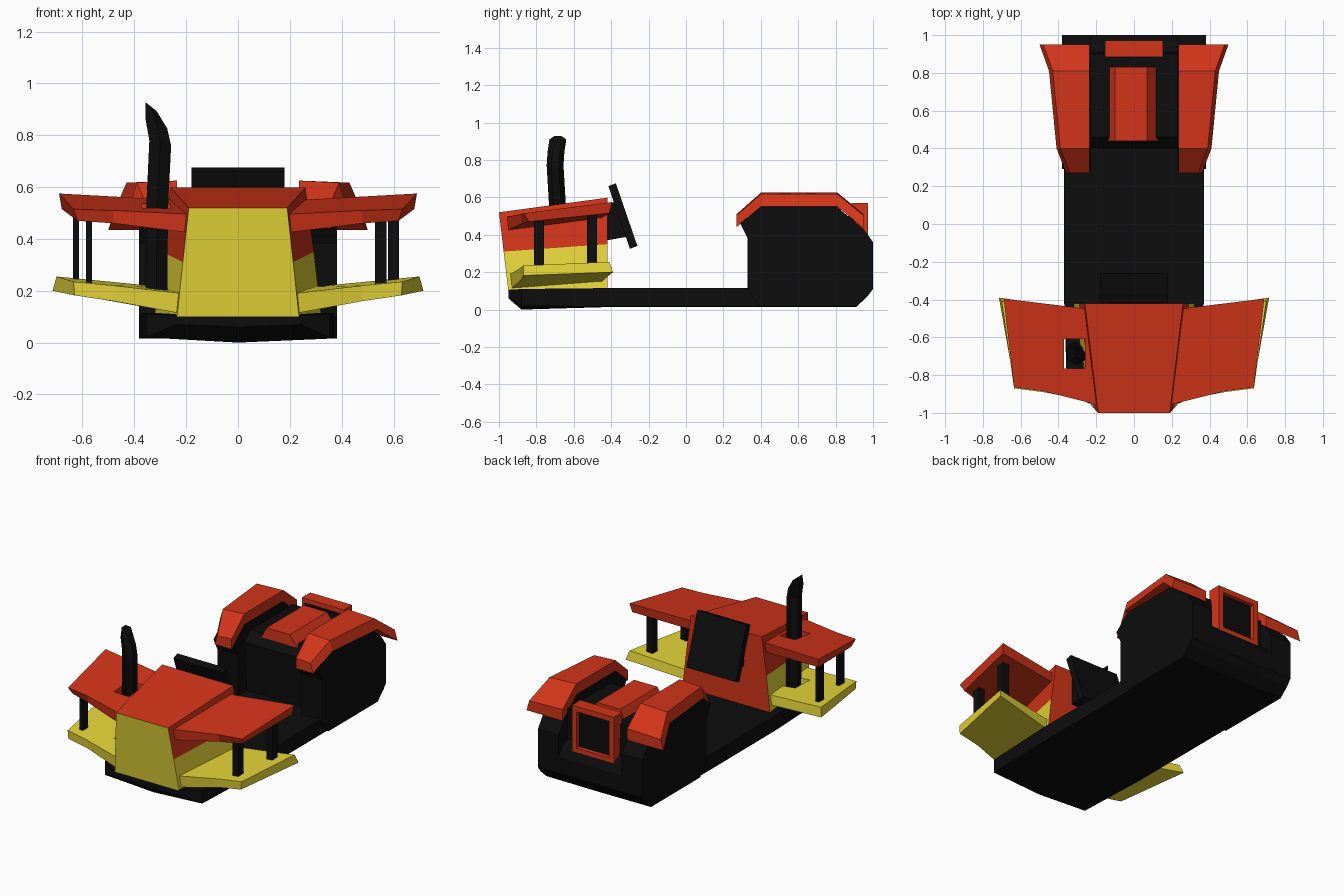
import bpy, bmesh
from mathutils import Vector

if "Cube" in bpy.data.objects:
    bpy.data.objects.remove(bpy.data.objects["Cube"])


def material(name, c):
    m = bpy.data.materials.new(name)
    m.diffuse_color = (*c, 1)
    m.use_nodes = True
    m.node_tree.nodes["Principled BSDF"].inputs["Base Color"].default_value = m.diffuse_color
    return m


BLACK = material("black", (0.004, 0.004, 0.004))
RED = material("red", (0.65, 0.035, 0.01))
YELLOW = material("yellow", (0.8, 0.68, 0.04))


def loft(name, rings, mat):
    """Skin equal-length rings of points and cap both ends."""
    bm = bmesh.new()
    vs = [[bm.verts.new(p) for p in r] for r in rings]
    n = len(vs[0])
    for a, b in zip(vs, vs[1:]):
        for i in range(n):
            bm.faces.new((a[i], a[(i + 1) % n], b[(i + 1) % n], b[i]))
    bm.faces.new(vs[0])
    bm.faces.new(vs[-1])
    bmesh.ops.recalc_face_normals(bm, faces=bm.faces)
    me = bpy.data.meshes.new(name)
    bm.to_mesh(me)
    bm.free()
    ob = bpy.data.objects.new(name, me)
    bpy.context.collection.objects.link(ob)
    me.materials.append(mat)
    return ob


def prism(name, prof, x0, x1, mat):
    """Extrude a (y, z) profile from x0 to x1."""
    return loft(name, [[(x, y, z) for y, z in prof] for x in (x0, x1)], mat)


def box(name, x, y, z, mat):
    return prism(name, [(y[0], z[0]), (y[1], z[0]), (y[1], z[1]), (y[0], z[1])], *x, mat)


def slab(name, top, bottom, side, mat):
    """Four-cornered plate, mirrored by side."""
    return loft(name, [[(side * x, y, z) for x, y, z in r] for r in (bottom, top)], mat)


# hull floor with blunt, slightly keeled nose
stations = [(-.95, .24, .07, .06, .105), (-.88, .355, .02, 0, .11),
            (-.4, .37, .016, .014, .115), (.91, .37, .016, .014, .115),
            (.97, .37, .07, .07, .115), (1, .365, .11, .11, .12)]
loft("hull", [[(-w, y, zt), (-w, y, zs), (0, y, zc), (w, y, zs), (w, y, zt)]
              for y, w, zs, zc, zt in stations], BLACK)

# hood: yellow nose and lower sides, red top, back and upper sides
hood = loft("hood", [
    [(-.235, -.95, .1), (.235, -.95, .1), (.32, -.42, .115), (-.32, -.42, .115)],
    [(-.213, -.975, .31), (.213, -.975, .31), (.293, -.42, .35), (-.293, -.42, .35)],
    [(-.19, -1, .52), (.19, -1, .52), (.26, -.42, .598), (-.26, -.42, .598)]], RED)
hood.data.materials.append(YELLOW)
for f in hood.data.polygons:
    if f.normal.y < -.8 or (f.center.z < .3 and f.normal.y < .5):
        f.material_index = 1

# dashboard panel and its bracket
prism("dashboard", [(-.415, .66), (-.375, .675), (-.26, .34), (-.3, .325)], -.18, .18, BLACK)
prism("dashboard_bracket", [(-.425, .37), (-.31, .39), (-.37, .58), (-.425, .56)], -.13, .13, BLACK)

# opening through the left wings for the exhaust
cutter = box("exhaust_opening", (-.37, -.26), (-.765, -.61), (.05, .7), BLACK)
cutter.hide_render = True
cutter.hide_viewport = True

POD = [(.33, .1), (.33, .38), (.29, .46), (.4, .555), (.8, .555), (.95, .43), (1, .36),
       (1, .11), (.97, .07), (.91, .016), (.4, .016)]
FENDER = [(.27, .36, .51, .44), (.4, .41, .625, .55), (.81, .45, .625, .55), (.95, .5, .51, .435)]

for s, side in ((1, "right"), (-1, "left")):
    # upper wing
    up = slab(side + "_upper_wing",
              [(.18, -.96, .495), (.48, -.885, .51), (.635, -.865, .515), (.69, -.395, .575), (.24, -.45, .55)],
              [(.2, -.95, .425), (.48, -.875, .46), (.62, -.84, .47), (.68, -.41, .515), (.26, -.45, .49)],
              s, RED)
    # lower running wing
    low = slab(side + "_lower_wing",
               [(.22, -.94, .19), (.48, -.89, .22), (.635, -.87, .235), (.7, -.41, .255), (.29, -.45, .215)],
               [(.235, -.93, .115), (.48, -.88, .16), (.63, -.87, .182), (.715, -.39, .2), (.3, -.45, .15)],
               s, YELLOW)
    if s < 0:
        for w in (up, low):
            m = w.modifiers.new("opening", "BOOLEAN")
            m.object = cutter
            m.solver = "EXACT"
    # struts between the wings
    half = .022 if s > 0 else .012
    for end, x, y in (("front", .55 if s > 0 else .575, -.787), ("rear", .6 if s > 0 else .625, -.503)):
        box(f"{side}_{end}_strut", (s * x - half, s * x + half), (y - .027, y + .027), (.2, .505), BLACK)
    # rear side pod and flared fender
    prism(side + "_rear_pod", POD, s * .23, s * .382, BLACK)
    loft(side + "_fender", [[(s * .235, y, zt), (s * (xo - .02), y, zt - .008), (s * xo, y, zb), (s * .235, y, zb)]
                            for y, xo, zt, zb in FENDER], RED)

# exhaust stack: six-sided tube swept along a bent path
HEX = [(-.042, -.02), (0, -.045), (.042, -.02), (.042, .02), (0, .045), (-.042, .02)]
path = [(-.315, -.67, .17), (-.312, -.685, .52), (-.3, -.7, .77), (-.315, -.695, .845), (-.335, -.685, .91)]
tilt = [0, 0, -.25, -.45, -.4]
wide = [1, 1, 1, 1, .5]
loft("exhaust_stack", [[(px + dx * k, py + dy, pz + dx * t) for dx, dy in HEX]
                       for (px, py, pz), t, k in zip(path, tilt, wide)], BLACK)

# centre of the rear body, engine cover and rear frame
prism("rear_body", [(.42, .1), (.4, .44), (.46, .5), (.9, .5), (.91, .3), (.97, .27), (1, .22),
                    (1, .11), (.97, .07), (.91, .016), (.45, .016)], -.235, .235, BLACK)
loft("engine_cover", [[(-.145, y, .47), (-.1, y, .555), (.07, y, .555), (.14, y, .47)]
                      for y in (.44, .83)], RED)
box("rear_screen", (-.13, .13), (.88, .945), (.29, .54), BLACK)
for nm, z in (("top", (.535, .57)), ("bottom", (.26, .295))):
    box(f"rear_frame_{nm}", (-.153, .153), (.885, .972), z, RED)
for nm, s in (("right", 1), ("left", -1)):
    box(f"rear_frame_{nm}", (s * .118, s * .153), (.885, .972), (.295, .535), RED)
